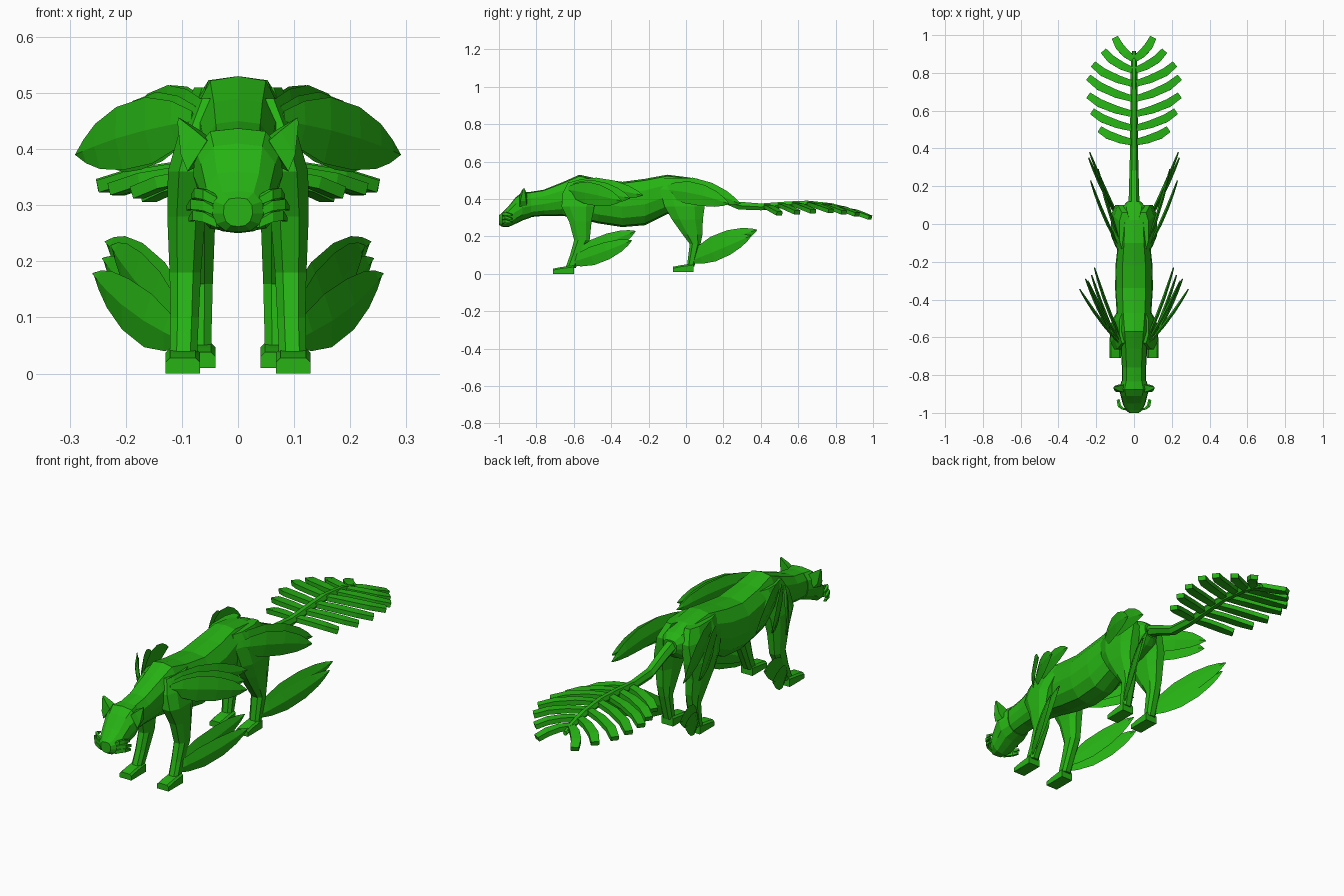
import bpy, bmesh, math
from mathutils import Vector

green = bpy.data.materials.new("leaf_green")
green.diffuse_color = (0.02, 0.45, 0.007, 1)
UP = Vector((0, 0, 1))


def loft(name, rings):
    """Skin a list of equal-sized rings and cap both ends."""
    bm = bmesh.new()
    vs = [[bm.verts.new(p) for p in r] for r in rings]
    n = len(vs[0])
    for a, b in zip(vs, vs[1:]):
        for i in range(n):
            j = (i + 1) % n
            bm.faces.new((a[i], a[j], b[j], b[i]))
    bm.faces.new(vs[0])
    bm.faces.new(vs[-1])
    bmesh.ops.recalc_face_normals(bm, faces=bm.faces)
    me = bpy.data.meshes.new(name)
    bm.to_mesh(me)
    bm.free()
    me.materials.append(green)
    ob = bpy.data.objects.new(name, me)
    bpy.context.collection.objects.link(ob)
    return ob


def pair(name, rings):
    """Build a part on the right and its mirror on the left."""
    loft(name + "_right", rings)
    loft(name + "_left", [[(-p[0], p[1], p[2]) for p in r] for r in rings])


# Cross-section of torso, neck and head (unit size)
HALF = [(0, 1), (0.62, 0.93), (0.95, 0.5), (1, -0.1), (0.85, -0.6), (0.5, -0.93), (0, -1)]
SECTION = HALF + [(-x, z) for x, z in HALF[-2:0:-1]]


def section(y, w, z0, z1):
    c, h = (z0 + z1) / 2, (z1 - z0) / 2
    return [(x * w, y, c + z * h) for x, z in SECTION]


# Torso with neck: y, half width, bottom, top
loft("body", [section(*r) for r in [
    (-0.87, 0.062, 0.30, 0.432), (-0.76, 0.064, 0.31, 0.45), (-0.66, 0.07, 0.31, 0.49),
    (-0.57, 0.08, 0.295, 0.53), (-0.47, 0.092, 0.27, 0.508), (-0.34, 0.10, 0.25, 0.492),
    (-0.22, 0.098, 0.26, 0.508), (-0.10, 0.085, 0.32, 0.53), (0.02, 0.078, 0.34, 0.515),
    (0.09, 0.062, 0.37, 0.49), (0.12, 0.035, 0.40, 0.465)]])

# Head tapering into the muzzle
loft("head", [section(*r) for r in [
    (-1.0, 0.026, 0.262, 0.313), (-0.985, 0.045, 0.252, 0.325), (-0.95, 0.06, 0.25, 0.36),
    (-0.91, 0.07, 0.268, 0.41), (-0.875, 0.08, 0.285, 0.437), (-0.83, 0.066, 0.30, 0.438)]])

# Ears
pair("ear", [
    [(0.055, -0.89, 0.415), (0.09, -0.89, 0.36), (0.08, -0.85, 0.365), (0.05, -0.85, 0.42)],
    [(0.075, -0.885, 0.432), (0.102, -0.885, 0.39), (0.098, -0.855, 0.39), (0.07, -0.855, 0.435)],
    [(0.106, -0.872, 0.456), (0.108, -0.872, 0.448), (0.107, -0.862, 0.448), (0.105, -0.862, 0.456)]])

# Curled whisker leaves on the muzzle
for k, (z, out) in enumerate([(0.315, 0.084), (0.295, 0.092), (0.275, 0.088)]):
    path = [(0.038, -0.985, z - 0.008), (0.062, -0.983, z + 0.004),
            (out - 0.007, -0.968, z + 0.007), (out, -0.935, z)]
    pair(f"whisker_{k + 1}", [
        [(x, y, zz + h), (x, y, zz - h), (x - 0.008, y + 0.008, zz - h), (x - 0.008, y + 0.008, zz + h)]
        for (x, y, zz), h in zip(path, (0.007, 0.009, 0.009, 0.004))])


def leg_ring(z, y0, y1, x0, x1):
    """Horizontal chamfered box."""
    cx, cy = (x1 - x0) * 0.25, (y1 - y0) * 0.25
    return [(x0 + cx, y0, z), (x1 - cx, y0, z), (x1, y0 + cy, z), (x1, y1 - cy, z),
            (x1 - cx, y1, z), (x0 + cx, y1, z), (x0, y1 - cy, z), (x0, y0 + cy, z)]


# Legs: z, front, back, inner, outer
pair("front_leg", [leg_ring(*r) for r in [
    (0.49, -0.63, -0.47, 0.02, 0.078), (0.43, -0.66, -0.46, 0.03, 0.105),
    (0.36, -0.665, -0.49, 0.045, 0.125), (0.28, -0.625, -0.505, 0.058, 0.126),
    (0.18, -0.598, -0.515, 0.066, 0.122), (0.10, -0.62, -0.555, 0.07, 0.12),
    (0.03, -0.645, -0.59, 0.073, 0.122)]])
pair("hind_leg", [leg_ring(*r) for r in [
    (0.51, -0.13, 0.06, 0.02, 0.078), (0.45, -0.14, 0.10, 0.025, 0.105),
    (0.36, -0.115, 0.10, 0.035, 0.122), (0.29, -0.075, 0.09, 0.04, 0.12),
    (0.21, -0.018, 0.088, 0.043, 0.11), (0.16, 0.02, 0.078, 0.045, 0.104),
    (0.04, 0.005, 0.045, 0.048, 0.098)]])


# Paws: wedges that rise toward the ankle
def paw(name, y0, y1, x0, x1, z0):
    pair(name, [[(x0, y, z0), (x1, y, z0), (x1, y, z1 - 0.008), (x1 - 0.008, y, z1),
                 (x0 + 0.008, y, z1), (x0, y, z1 - 0.008)]
                for y, z1 in ((y0, z0 + 0.028), (y0 + 0.04, z0 + 0.036), (y1, z0 + 0.045))])


paw("front_paw", -0.71, -0.60, 0.068, 0.129, 0.0)
paw("hind_paw", -0.07, 0.04, 0.040, 0.101, 0.01)


# Large upright leaves on shoulders, hips and calves
def leaf(name, root, tip, width, bow=0.0, lift=0.0):
    a, b = Vector(root), Vector(tip)
    d = (b - a).normalized()
    up = (UP - d * d.z).normalized()
    side = d.cross(up).normalized()
    rings = []
    for t, w in ((0, 0.3), (0.15, 0.72), (0.35, 1), (0.6, 0.95), (0.8, 0.68), (0.92, 0.36), (1, 0.04)):
        arc = math.sin(math.pi * t)
        c = a.lerp(b, t) + side * bow * arc + up * lift * arc
        h, th = up * width * w / 2, side * (0.003 + 0.006 * w)
        rings.append([c + h, c + th, c - h, c - th])
    pair(name, rings)


leaf("shoulder_leaf_inner", (0.065, -0.62, 0.475), (0.21, -0.23, 0.42), 0.10, 0.008, 0.01)
leaf("shoulder_leaf_middle", (0.075, -0.62, 0.46), (0.245, -0.30, 0.405), 0.115, 0.008, 0.005)
leaf("shoulder_leaf_outer", (0.08, -0.63, 0.45), (0.288, -0.345, 0.39), 0.12, 0.008, 0.005)
leaf("hip_leaf_inner", (0.065, -0.12, 0.48), (0.19, 0.29, 0.375), 0.11, 0.008, 0.02)
leaf("hip_leaf_outer", (0.08, -0.12, 0.45), (0.23, 0.23, 0.375), 0.12, 0.008, 0.015)
leaf("front_calf_leaf_upper", (0.095, -0.61, 0.08), (0.225, -0.27, 0.228), 0.105, 0.006, 0.0)
leaf("front_calf_leaf_lower", (0.10, -0.62, 0.06), (0.257, -0.29, 0.178), 0.10, 0.006, -0.008)
leaf("hind_calf_leaf_upper", (0.08, 0.03, 0.09), (0.235, 0.38, 0.235), 0.105, 0.006, 0.01)
leaf("hind_calf_leaf_lower", (0.085, 0.03, 0.07), (0.24, 0.35, 0.205), 0.10, 0.006, -0.005)

# Tail stem: y, centre height, radius
STEM = [(0.06, 0.455, 0.03), (0.18, 0.41, 0.027), (0.28, 0.365, 0.024), (0.40, 0.358, 0.021),
        (0.55, 0.37, 0.02), (0.65, 0.375, 0.019), (0.78, 0.362, 0.018), (0.86, 0.342, 0.016),
        (0.915, 0.322, 0.011)]
loft("tail_stem", [[(r * math.cos(k * math.pi / 3), y, z + r * math.sin(k * math.pi / 3))
                    for k in range(6)] for y, z, r in STEM])


def stem_z(y):
    for (y0, z0, _), (y1, z1, _) in zip(STEM, STEM[1:]):
        if y <= y1:
            return z0 + (z1 - z0) * (y - y0) / (y1 - y0)
    return STEM[-1][1]


# Tail fronds: root y, tip x, tip y
for k, (y0, tx, ty) in enumerate([
        (0.43, 0.18, 0.50), (0.505, 0.22, 0.595), (0.58, 0.24, 0.68), (0.66, 0.24, 0.775),
        (0.74, 0.215, 0.845), (0.81, 0.16, 0.915), (0.87, 0.10, 0.985)]):
    z0, dy = stem_z(y0), ty - y0
    path = [Vector((0.0, y0, z0)), Vector((tx * 0.4, y0 + dy * 0.26, z0 - 0.006)),
            Vector((tx * 0.76, y0 + dy * 0.6, z0 - 0.02)), Vector((tx, ty, z0 - 0.038))]
    rings = []
    for i, p in enumerate(path):
        d = (path[min(i + 1, 3)] - path[max(i - 1, 0)]).normalized()
        n = d.cross(UP).normalized()
        w, h = n * (0.016, 0.021, 0.022, 0.018)[i], d.cross(n) * 0.011
        rings.append([p + w + h, p + w - h, p - w - h, p - w + h])
    pair(f"tail_frond_{k + 1}", rings)
